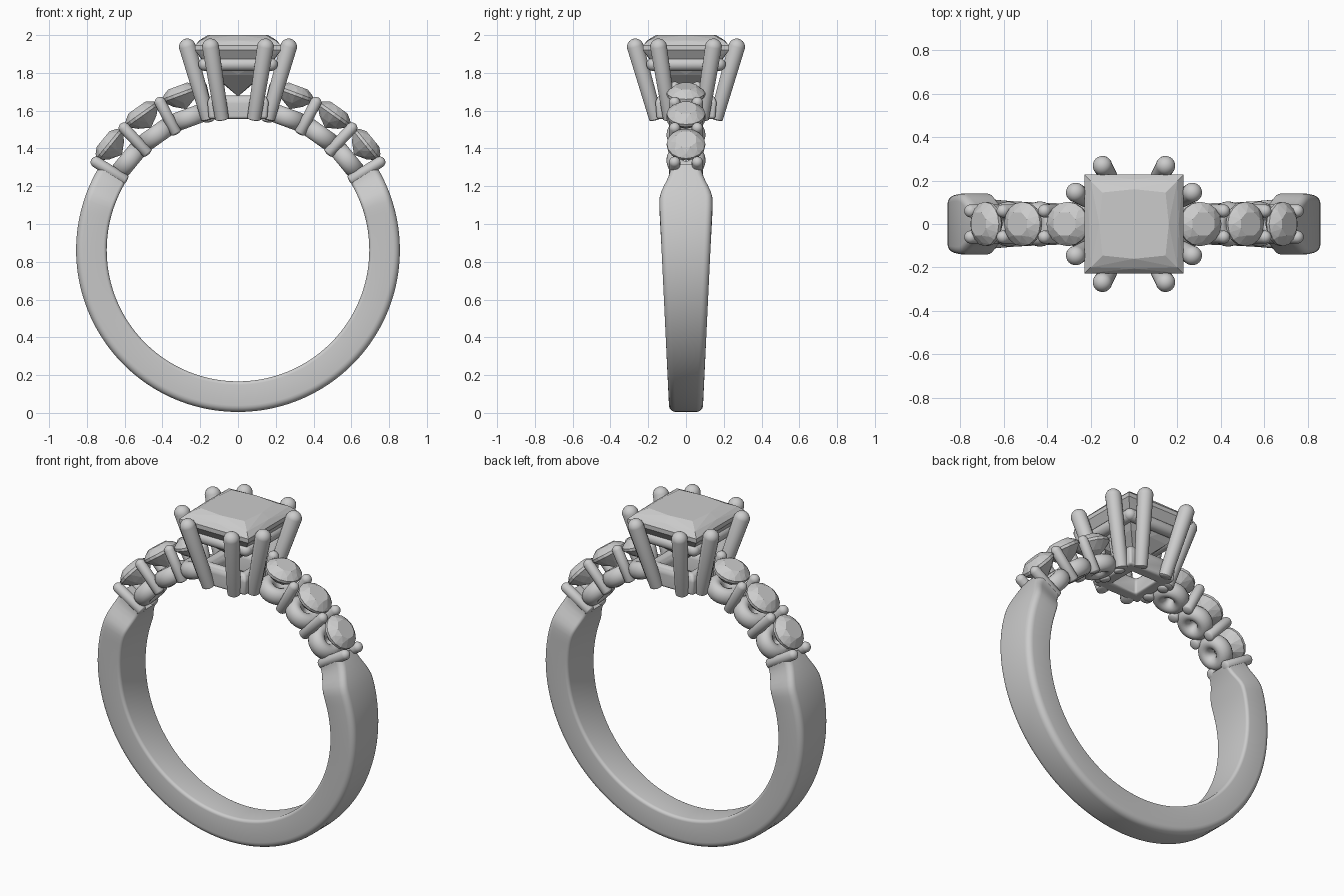
import bpy, bmesh
from math import sin, cos, pi, radians
from mathutils import Vector, Matrix

if "Cube" in bpy.data.objects:
    bpy.data.objects.remove(bpy.data.objects["Cube"])

CZ = 0.862  # height of the ring centre


def finish(bm, name, smooth=None):
    bmesh.ops.recalc_face_normals(bm, faces=bm.faces)
    me = bpy.data.meshes.new(name)
    bm.to_mesh(me)
    bm.free()
    ob = bpy.data.objects.new(name, me)
    bpy.context.collection.objects.link(ob)
    if smooth:
        bpy.ops.object.select_all(action='DESELECT')
        ob.select_set(True)
        bpy.context.view_layer.objects.active = ob
        bpy.ops.object.shade_smooth_by_angle(angle=radians(smooth))
    return ob


def rod(name, a, b, ra, rb, flat=1.0):
    """Round-ended bar from a to b; flat squashes the end at a."""
    a, b = Vector(a), Vector(b)
    bm = bmesh.new()
    bmesh.ops.create_uvsphere(bm, u_segments=20, v_segments=11, radius=1)
    length = (b - a).length
    for v in bm.verts:
        if v.co.z > 0:
            v.co = v.co * rb + Vector((0, 0, length))
        else:
            v.co = Vector((v.co.x * ra, v.co.y * ra, v.co.z * ra * flat))
    q = (b - a).to_track_quat('Z', 'Y').to_matrix().to_4x4()
    bm.transform(Matrix.Translation(a) @ q)
    return finish(bm, name, 40)


def gem(name, points, matrix):
    """Faceted stone: convex hull of its corner points."""
    bm = bmesh.new()
    for p in points:
        bm.verts.new(p)
    bmesh.ops.convex_hull(bm, input=bm.verts)
    bmesh.ops.dissolve_limit(bm, angle_limit=radians(1), verts=bm.verts, edges=bm.edges)
    bm.transform(matrix)
    return finish(bm, name)


def loft(bm, rings, closed):
    """Join rings of points into a skin, with end caps when open."""
    rows = [[bm.verts.new(p) for p in ring] for ring in rings]
    n = len(rows[0])
    for i in range(len(rows) - (0 if closed else 1)):
        r0, r1 = rows[i], rows[(i + 1) % len(rows)]
        for j in range(n):
            bm.faces.new((r0[j], r0[(j + 1) % n], r1[(j + 1) % n], r1[j]))
    if not closed:
        bm.faces.new(rows[0])
        bm.faces.new(rows[-1])


def circle(r, h, n, offset=0.0):
    return [(r * cos(2 * pi * (i + offset) / n), r * sin(2 * pi * (i + offset) / n), h)
            for i in range(n)]


# Band: rounded section swept under the finger, widening to the shoulders
def half_width(angle):
    d = abs(angle + 90)  # degrees away from the bottom
    z = CZ - 0.857 * cos(radians(d))
    w = 0.09 + 0.05 * min(z / 1.1, 1)
    if d > 109:
        t = min((d - 109) / 12, 1)
        w -= 0.055 * t * t * (3 - 2 * t)
    return w


def band_section(angle):
    w, ri, ro = half_width(angle), 0.695, 0.857
    corners = [(ro, 1, 0.035, 0), (ri, 1, 0.018, 90), (ri, -1, 0.018, 180), (ro, -1, 0.035, 270)]
    pts = []
    a = radians(angle)
    for r, sy, rad, start in corners:
        cr = r - rad if r == ro else r + rad
        cy = sy * (w - rad)
        for k in range(6):
            # arc walks from the outside round to the next side
            t = radians(start + 18 * k)
            rr, y = cr + rad * cos(t), cy + rad * sin(t)
            pts.append((rr * cos(a), y, CZ + rr * sin(a)))
    return pts


bm = bmesh.new()
steps = 122
loft(bm, [band_section(-212 + 244 * i / steps) for i in range(steps + 1)], False)
finish(bm, "band", 40)

# Shoulder stones, their cups and the shared prong pairs on both sides
stone_points = (circle(0.058, 0.045, 8, 0.5) + circle(0.084, 0.026, 8) + circle(0.102, 0.008, 16)
                + circle(0.102, -0.008, 16) + circle(0.06, -0.05, 8) + [(0, 0, -0.085)])
for side, sign in (("right", 1), ("left", -1)):
    def frame(angle):
        return Matrix.Translation((0, 0, CZ)) @ Matrix.Rotation(sign * radians(90 - angle), 4, 'Y')

    for k in range(3):
        m = frame(39.4 + 15.2 * k)
        gem(f"{side}_shoulder_stone_{k + 1}", stone_points, m @ Matrix.Translation((0, 0, 0.88)))
        bpy.ops.mesh.primitive_torus_add(major_radius=0.062, minor_radius=0.042,
                                         major_segments=28, minor_segments=14)
        cup = bpy.context.object
        cup.name = f"{side}_stone_cup_{k + 1}"
        cup.matrix_world = m @ Matrix.Translation((0, 0, 0.748)) @ Matrix.Diagonal((1, 1, 1.2, 1))
        bpy.ops.object.shade_smooth()
    for k in range(4):
        m = frame(31.8 + 15.2 * k)
        for y in (-0.06, 0.06):
            rod(f"{side}_shoulder_prong", m @ Vector((0, y, 0.705)), m @ Vector((0, y, 0.883)),
                0.03, 0.03, 0.4)

# Centre stone: square cut
centre = []
for half, mid, z in ((0.145, 0.16, 2.0), (0.2, 0.205, 1.972), (0.228, 0.228, 1.945),
                     (0.228, 0.228, 1.92), (0.125, 0.135, 1.79)):
    for sx, sy in ((1, 1), (1, -1), (-1, 1), (-1, -1)):
        centre.append((sx * half, sy * half, z))
    centre += [(mid, 0, z), (-mid, 0, z), (0, mid, z), (0, -mid, z)]
centre.append((0, 0, 1.675))
gem("centre_stone", centre, Matrix.Identity(4))

# Head: eight splayed prongs and the upper gallery rail
for i in range(4):
    rot = Matrix.Rotation(i * pi / 2, 4, 'Z')
    for s in (-1, 1):
        rod("head_prong", rot @ Vector((s * 0.085, -0.16, 1.56)),
            rot @ Vector((s * 0.145, -0.268, 1.937)), 0.037, 0.045, 0.25)
    rod("upper_rail", rot @ Vector((-0.175, -0.175, 1.845)), rot @ Vector((0.175, -0.175, 1.845)),
        0.035, 0.035)

# Lower collar: square frame under the head
bm = bmesh.new()
profile = [(0.155, 1.557), (0.162, 1.65), (0.145, 1.68), (0.115, 1.68), (0.09, 1.65), (0.085, 1.557)]
loft(bm, [[(h * sx, h * sy, z) for sx, sy in ((1, 1), (-1, 1), (-1, -1), (1, -1))]
          for h, z in profile], True)
collar = finish(bm, "lower_collar", 40)
bevel = collar.modifiers.new("soft_edges", 'BEVEL')
bevel.width = 0.012
bevel.segments = 3
